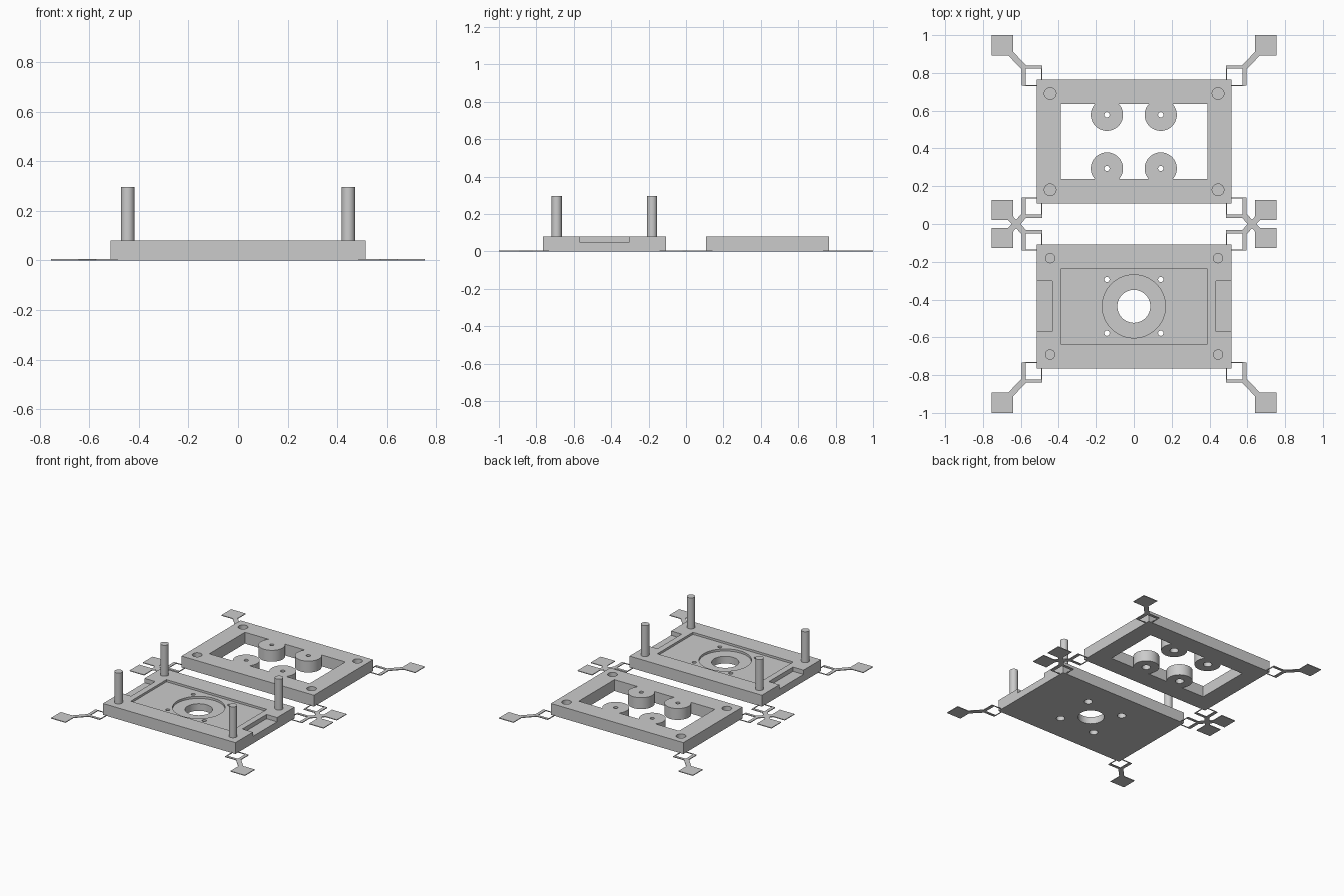
import bpy, bmesh
from mathutils import Matrix, Vector

if "Cube" in bpy.data.objects:
    bpy.data.objects.remove(bpy.data.objects["Cube"])

grey = bpy.data.materials.new("light_grey_plastic")
grey.use_nodes = True
colour = (0.6, 0.6, 0.6, 1)
grey.diffuse_color = colour
grey.node_tree.nodes["Principled BSDF"].inputs["Base Color"].default_value = colour

HEIGHT = 0.08
HALF_X, HALF_Y = 0.515, 0.328
PLATE_Y = 0.436
CORNERS = [(sx, sy) for sx in (-1, 1) for sy in (-1, 1)]


def add_box(bm, lo, hi):
    lo, hi = Vector(lo), Vector(hi)
    m = Matrix.Translation((lo + hi) / 2) @ Matrix.Diagonal((*(hi - lo), 1))
    bmesh.ops.create_cube(bm, size=1, matrix=m)


def add_bar(bm, a, b, width, height):
    """Flat bar lying on the ground between two plan points."""
    a, b = Vector((*a, 0)), Vector((*b, 0))
    d = b - a
    m = (Matrix.Translation((a + b) / 2 + Vector((0, 0, height / 2)))
         @ d.to_track_quat('X', 'Z').to_matrix().to_4x4()
         @ Matrix.Diagonal((d.length, width, height, 1)))
    bmesh.ops.create_cube(bm, size=1, matrix=m)


def to_object(name, bm):
    bmesh.ops.recalc_face_normals(bm, faces=bm.faces)
    mesh = bpy.data.meshes.new(name)
    bm.to_mesh(mesh)
    bm.free()
    mesh.materials.append(grey)
    ob = bpy.data.objects.new(name, mesh)
    bpy.context.collection.objects.link(ob)
    return ob


def box(name, lo, hi):
    bm = bmesh.new()
    add_box(bm, lo, hi)
    return to_object(name, bm)


def cylinder(name, x, y, radius, z0, z1, sides=48):
    bm = bmesh.new()
    bmesh.ops.create_cone(bm, cap_ends=True, segments=sides, radius1=radius, radius2=radius,
                          depth=z1 - z0, matrix=Matrix.Translation((x, y, (z0 + z1) / 2)))
    return to_object(name, bm)


def cut(target, cutter):
    """Subtract the cutter, bake the result and discard the cutter."""
    mod = target.modifiers.new("cut", 'BOOLEAN')
    mod.operation, mod.solver, mod.object = 'DIFFERENCE', 'EXACT', cutter
    bpy.context.view_layer.update()
    graph = bpy.context.evaluated_depsgraph_get()
    mesh = bpy.data.meshes.new_from_object(target.evaluated_get(graph))
    target.modifiers.remove(mod)
    target.data = mesh
    bpy.data.objects.remove(cutter)


def smooth(ob):
    bpy.ops.object.select_all(action='DESELECT')
    ob.select_set(True)
    bpy.context.view_layer.objects.active = ob
    bpy.ops.object.shade_smooth_by_angle(angle=0.5)


def cut_screw_holes(plate, cy):
    """Four through holes with wider screw head pockets underneath."""
    for sx, sy in CORNERS:
        x, y = sx * 0.142, cy + sy * 0.142
        cut(plate, cylinder("hole_cutter", x, y, 0.014, -0.1, 0.2, 24))
        cut(plate, cylinder("head_cutter", x, y, 0.028, -0.1, 0.035, 32))


# Rear frame: window with four round screw bosses and blind corner sockets
frame = box("rear_frame", (-HALF_X, PLATE_Y - HALF_Y, 0), (HALF_X, PLATE_Y + HALF_Y, HEIGHT))
window = box("window_cutter", (-0.39, PLATE_Y - 0.198, -0.1), (0.39, PLATE_Y + 0.198, 0.2))
for sx, sy in CORNERS:
    cut(window, cylinder("boss_shape", sx * 0.142, PLATE_Y + sy * 0.142, 0.085, -0.2, 0.3))
cut(frame, window)
cut_screw_holes(frame, PLATE_Y)
for sx, sy in CORNERS:
    cut(frame, cylinder("socket_cutter", sx * 0.445, PLATE_Y + sy * 0.255, 0.031, 0.02, 0.2))
smooth(frame)

# Front plate: shallow recess, round seat, centre opening and side notches
plate = box("front_plate", (-HALF_X, -PLATE_Y - HALF_Y, 0), (HALF_X, -PLATE_Y + HALF_Y, HEIGHT))
cut(plate, box("recess_cutter", (-0.39, -PLATE_Y - 0.198, 0.065), (0.39, -PLATE_Y + 0.198, 0.2)))
cut(plate, cylinder("seat_cutter", 0, -PLATE_Y, 0.167, 0.05, 0.2, 64))
cut(plate, cylinder("opening_cutter", 0, -PLATE_Y, 0.087, -0.1, 0.2, 64))
for s in (-1, 1):
    xs = sorted((s * 0.433, s * 0.6))
    cut(plate, box("notch_cutter", (xs[0], -PLATE_Y - 0.134, 0.05), (xs[1], -PLATE_Y + 0.134, 0.2)))
cut_screw_holes(plate, -PLATE_Y)
smooth(plate)

# Locating pins
for sx, sy in CORNERS:
    side = "left" if sx > 0 else "right"
    end = "rear" if sy > 0 else "front"
    smooth(cylinder(f"pin_{end}_{side}", sx * 0.445, -PLATE_Y + sy * 0.255, 0.027, 0.07, 0.297))


def corner_tab(name, cx, cy, sx, sy):
    """Thin pad on a diagonal arm, tied to the plate by a light corner frame."""
    def p(u, v):
        return (cx + sx * u, cy + sy * v)
    bm = bmesh.new()
    thick = 0.005
    add_bar(bm, p(0.126, 0.182), p(0.239, 0.182), 0.108, thick)
    add_bar(bm, p(0.066, 0.062), p(0.145, 0.145), 0.032, thick)
    add_bar(bm, p(-0.028, 0.067), p(0.075, 0.067), 0.018, thick)
    add_bar(bm, p(0.07, -0.032), p(0.07, 0.075), 0.022, thick)
    add_bar(bm, p(-0.026, 0), p(-0.026, 0.067), 0.005, thick)
    add_bar(bm, p(0, -0.03), p(0.07, -0.03), 0.005, thick)
    to_object(name, bm)


# Corner tabs on both plates
for label, centre in (("frame", PLATE_Y), ("plate", -PLATE_Y)):
    for sx, sy in CORNERS:
        side = "left" if sx > 0 else "right"
        end = "rear" if sy > 0 else "front"
        corner_tab(f"{label}_tab_{end}_{side}", sx * HALF_X, centre + sy * HALF_Y, sx, sy)
